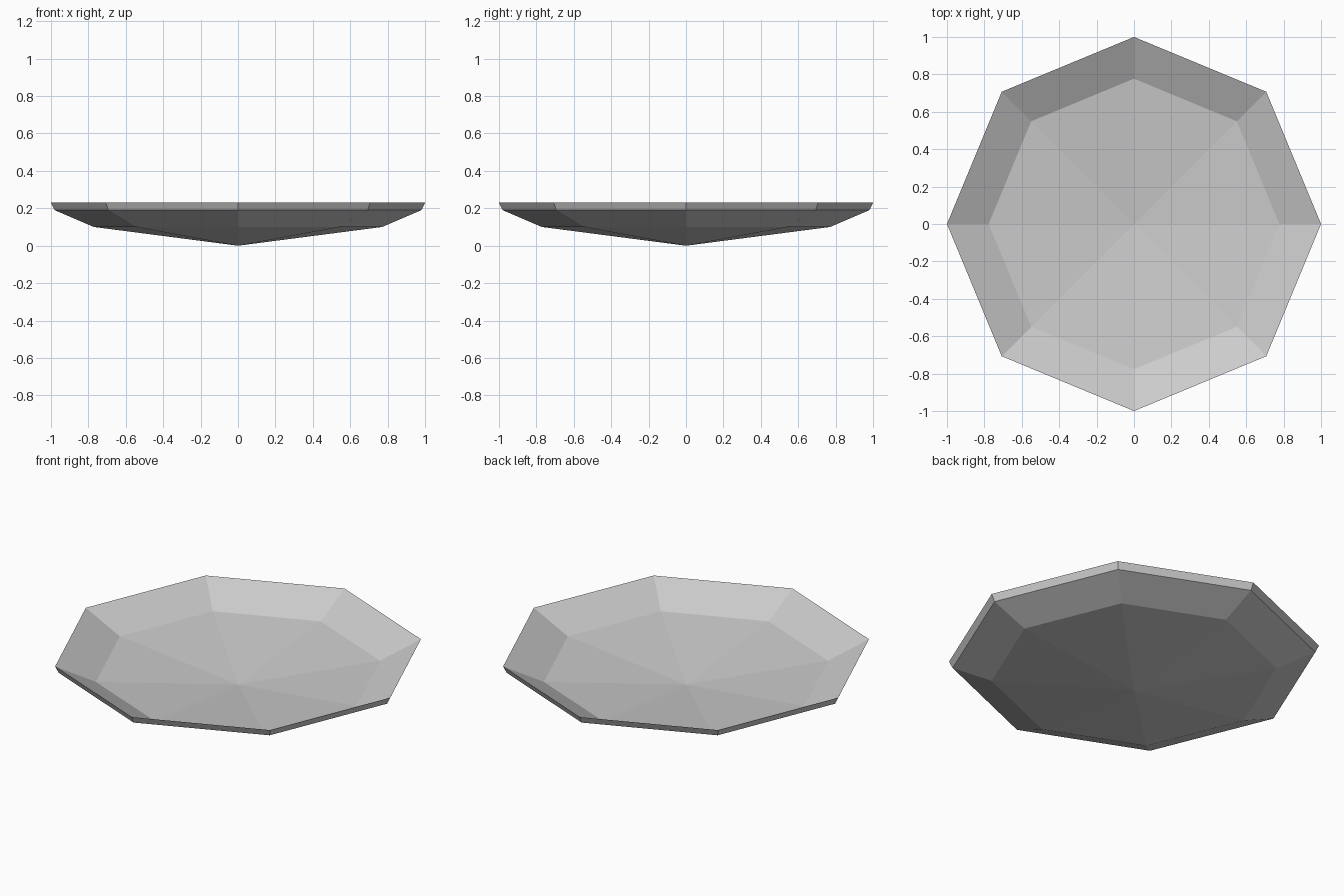
import bpy
import bmesh
from math import tau

default = bpy.data.objects.get("Cube")
if default:
    bpy.data.objects.remove(default, do_unlink=True)

SIDES = 8

# One flat grey for the whole dish
grey = bpy.data.materials.new("plain grey")
grey.use_nodes = True
colour = (0.6, 0.6, 0.6, 1)
grey.diffuse_color = colour
grey.node_tree.nodes["Principled BSDF"].inputs["Base Color"].default_value = colour


def lathe(name, profile, material):
    """Spin a closed (radius, height) profile into a faceted solid."""
    bm = bmesh.new()
    verts = [bm.verts.new((r, 0, z)) for r, z in profile]
    edges = [bm.edges.new(pair) for pair in zip(verts, verts[1:])]
    bmesh.ops.spin(bm, geom=verts + edges, cent=(0, 0, 0), axis=(0, 0, 1),
                   angle=tau, steps=SIDES, use_duplicate=False)
    bmesh.ops.remove_doubles(bm, verts=bm.verts[:], dist=0.001)
    bmesh.ops.recalc_face_normals(bm, faces=bm.faces[:])
    mesh = bpy.data.meshes.new(name)
    bm.to_mesh(mesh)
    bm.free()
    mesh.materials.append(material)
    obj = bpy.data.objects.new(name, mesh)
    bpy.context.collection.objects.link(obj)
    return obj


# Shallow dish: underside from the centre out, over the rim, back to the centre
lathe("dish", [(0, 0), (0.77, 0.10), (0.98, 0.19),
               (1, 0.23), (0.777, 0.12), (0, 0.042)], grey)
